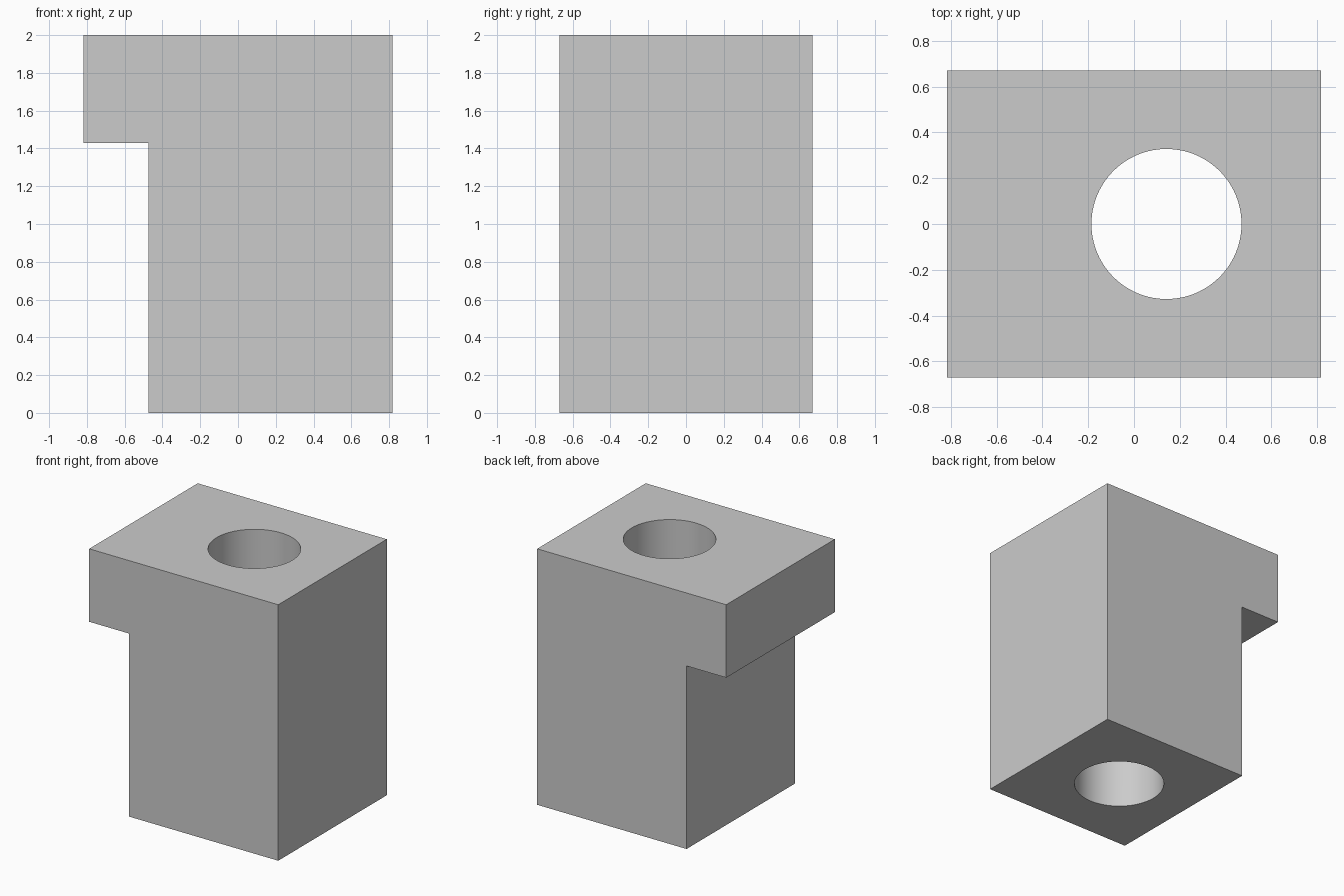
import bpy
import bmesh
import math

default = bpy.data.objects.get("Cube")
if default:
    bpy.data.objects.remove(default, do_unlink=True)

HALF_X, HALF_Y, HEIGHT = 0.817, 0.67, 2.0
STEP_X, STEP_Z = -0.474, 1.43
BORE_X, BORE_R = 0.142, 0.328

# Material
grey = bpy.data.materials.new("plain grey")
grey.use_nodes = True
colour = (0.6, 0.6, 0.6, 1.0)
grey.diffuse_color = colour
grey.node_tree.nodes["Principled BSDF"].inputs["Base Color"].default_value = colour

# Block with overhanging lip: side profile extruded front to back
profile = [(STEP_X, 0), (HALF_X, 0), (HALF_X, HEIGHT),
           (-HALF_X, HEIGHT), (-HALF_X, STEP_Z), (STEP_X, STEP_Z)]
bm = bmesh.new()
face = bm.faces.new([bm.verts.new((x, -HALF_Y, z)) for x, z in profile])
extruded = bmesh.ops.extrude_face_region(bm, geom=[face])["geom"]
bmesh.ops.translate(bm, vec=(0, 2 * HALF_Y, 0),
                    verts=[v for v in extruded if isinstance(v, bmesh.types.BMVert)])
bmesh.ops.recalc_face_normals(bm, faces=bm.faces)
mesh = bpy.data.meshes.new("stepped_block")
bm.to_mesh(mesh)
bm.free()
mesh.materials.append(grey)
block = bpy.data.objects.new("stepped_block", mesh)
bpy.context.collection.objects.link(block)

# Vertical through bore
bpy.ops.mesh.primitive_cylinder_add(vertices=96, radius=BORE_R, depth=HEIGHT + 1,
                                    location=(BORE_X, 0, HEIGHT / 2))
cutter = bpy.context.object
cutter.name = "bore_cutter"
cutter.hide_render = True
cutter.data.materials.append(grey)

cut = block.modifiers.new("bore", 'BOOLEAN')
cut.operation = 'DIFFERENCE'
cut.solver = 'EXACT'
cut.object = cutter

bpy.ops.object.select_all(action='DESELECT')
block.select_set(True)
bpy.context.view_layer.objects.active = block
bpy.ops.object.modifier_apply(modifier=cut.name)
bpy.data.objects.remove(cutter, do_unlink=True)

# Smooth bore wall, crisp outer edges
bpy.ops.object.shade_smooth_by_angle(angle=math.radians(30))
